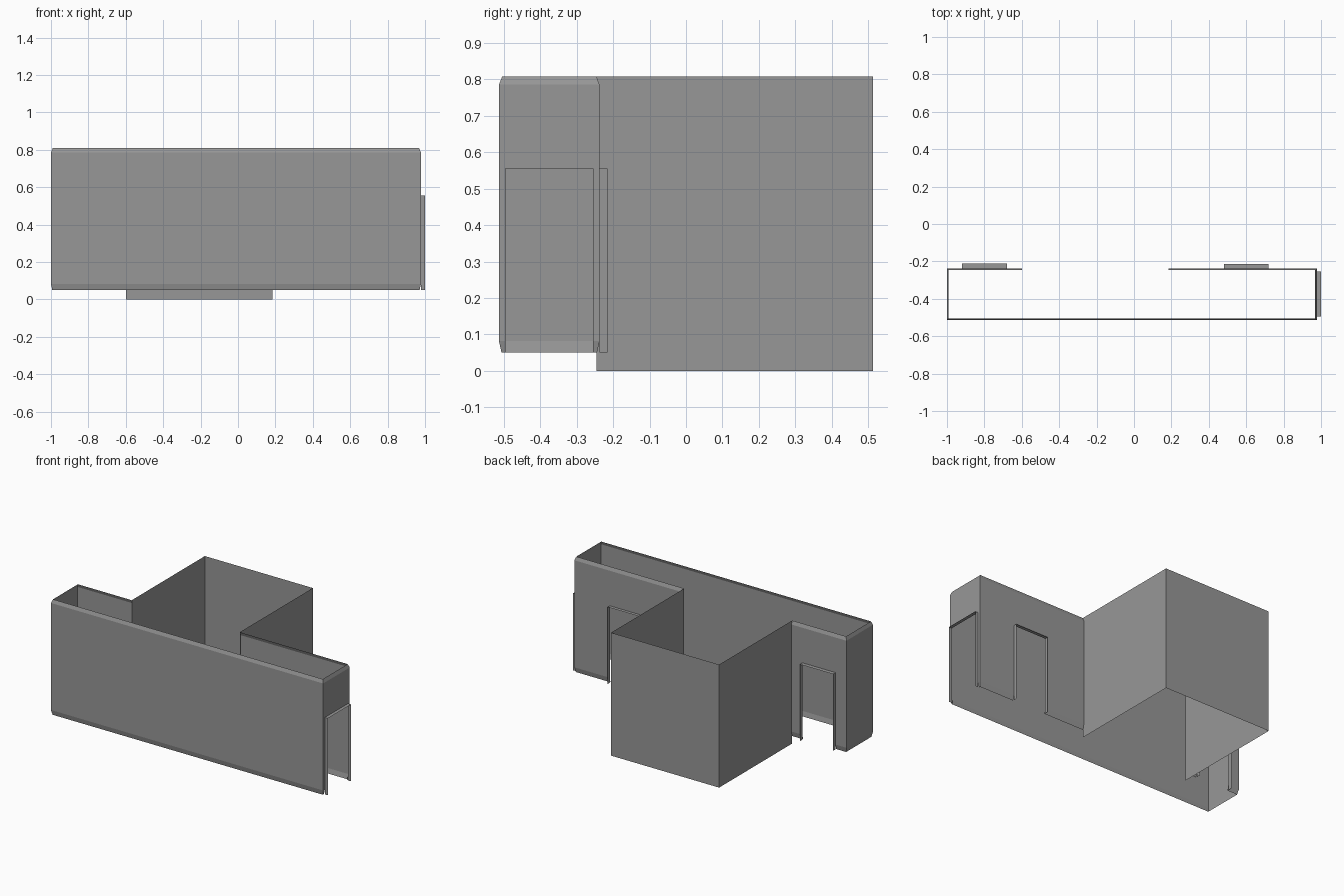
import bpy, bmesh
from mathutils import Vector

cube = bpy.data.objects.get("Cube")
if cube:
    bpy.data.objects.remove(cube, do_unlink=True)

grey = bpy.data.materials.new("plaster_grey")
grey.use_nodes = True
COLOUR = (0.31, 0.31, 0.31, 1)
grey.diffuse_color = COLOUR
grey.node_tree.nodes["Principled BSDF"].inputs["Base Color"].default_value = COLOUR

LEFT, RIGHT, FRONT, BACK = -1.0, 0.978, -0.513, -0.237
ROOM_X0, ROOM_X1, ROOM_BACK = -0.6, 0.185, 0.513
BASE, TOP, DOOR_TOP = 0.05, 0.808, 0.555


def add_object(name, bm):
    mesh = bpy.data.meshes.new(name)
    bm.to_mesh(mesh)
    bm.free()
    mesh.materials.append(grey)
    obj = bpy.data.objects.new(name, mesh)
    bpy.context.collection.objects.link(obj)
    return obj


def strip(name, path, z0, z1):
    """Upright thin wall along a plan path."""
    bm = bmesh.new()
    cols = [[bm.verts.new((x, y, z)) for z in (z0, z1)] for x, y in path]
    for a, b in zip(cols, cols[1:]):
        bm.faces.new((a[0], b[0], b[1], a[1]))
    return add_object(name, bm)


def door_surround(name, a, b, out):
    """Shallow doorway lining: two jambs and a head, pushed outward."""
    bm = bmesh.new()
    outline = [(*a, BASE), (*a, DOOR_TOP), (*b, DOOR_TOP), (*b, BASE)]
    inner = [bm.verts.new(p) for p in outline]
    outer = [bm.verts.new(Vector(p) + Vector(out)) for p in outline]
    for i in range(3):
        bm.faces.new((inner[i], inner[i + 1], outer[i + 1], outer[i]))
    return add_object(name, bm)


# Doorways as plan endpoints plus outward depth
doors = {
    "back_right_door_surround": ((-0.68, BACK), (-0.92, BACK), (0, 0.027, 0)),
    "end_door_surround": ((RIGHT, -0.495), (RIGHT, -0.255), (0.022, 0, 0)),
    "back_left_door_surround": ((0.72, BACK), (0.48, BACK), (0, 0.022, 0)),
}
for name, (a, b, out) in doors.items():
    door_surround(name, a, b, out)

# Corridor shell: plan stations with outward direction, and whether a door starts there
back, end = (0, 1), (1, 0)
d_right, d_end, d_left = doors.values()
stations = [
    ((ROOM_X0, BACK), back, False),
    (d_right[0], back, True), (d_right[1], back, False),
    ((LEFT, BACK), (-1, 1), False),
    ((LEFT, FRONT), (-1, -1), False),
    ((RIGHT, FRONT), (1, -1), False),
    (d_end[0], end, True), (d_end[1], end, False),
    ((RIGHT, BACK), (1, 1), False),
    (d_left[0], back, True), (d_left[1], back, False),
    ((ROOM_X1, BACK), back, False),
]
# Wall section: inset and height, with chamfered foot and top edge
section = [(0.007, BASE), (0, 0.082), (0, DOOR_TOP), (0, 0.785), (0.009, TOP)]
bm = bmesh.new()
cols = [[bm.verts.new((x - d * nx, y - d * ny, z)) for d, z in section]
        for (x, y), (nx, ny), _ in stations]
for i, (_, _, is_door) in enumerate(stations[:-1]):
    for j in range(len(section) - 1):
        if is_door and section[j + 1][1] <= DOOR_TOP:
            continue
        bm.faces.new((cols[i][j], cols[i + 1][j], cols[i + 1][j + 1], cols[i][j + 1]))
add_object("corridor_walls", bm)

# Square room behind the corridor, open to it, with no floor or roof
strip("room_walls", [(ROOM_X1, BACK - 0.008), (ROOM_X1, ROOM_BACK),
                     (ROOM_X0, ROOM_BACK), (ROOM_X0, BACK - 0.008)], 0, TOP)
